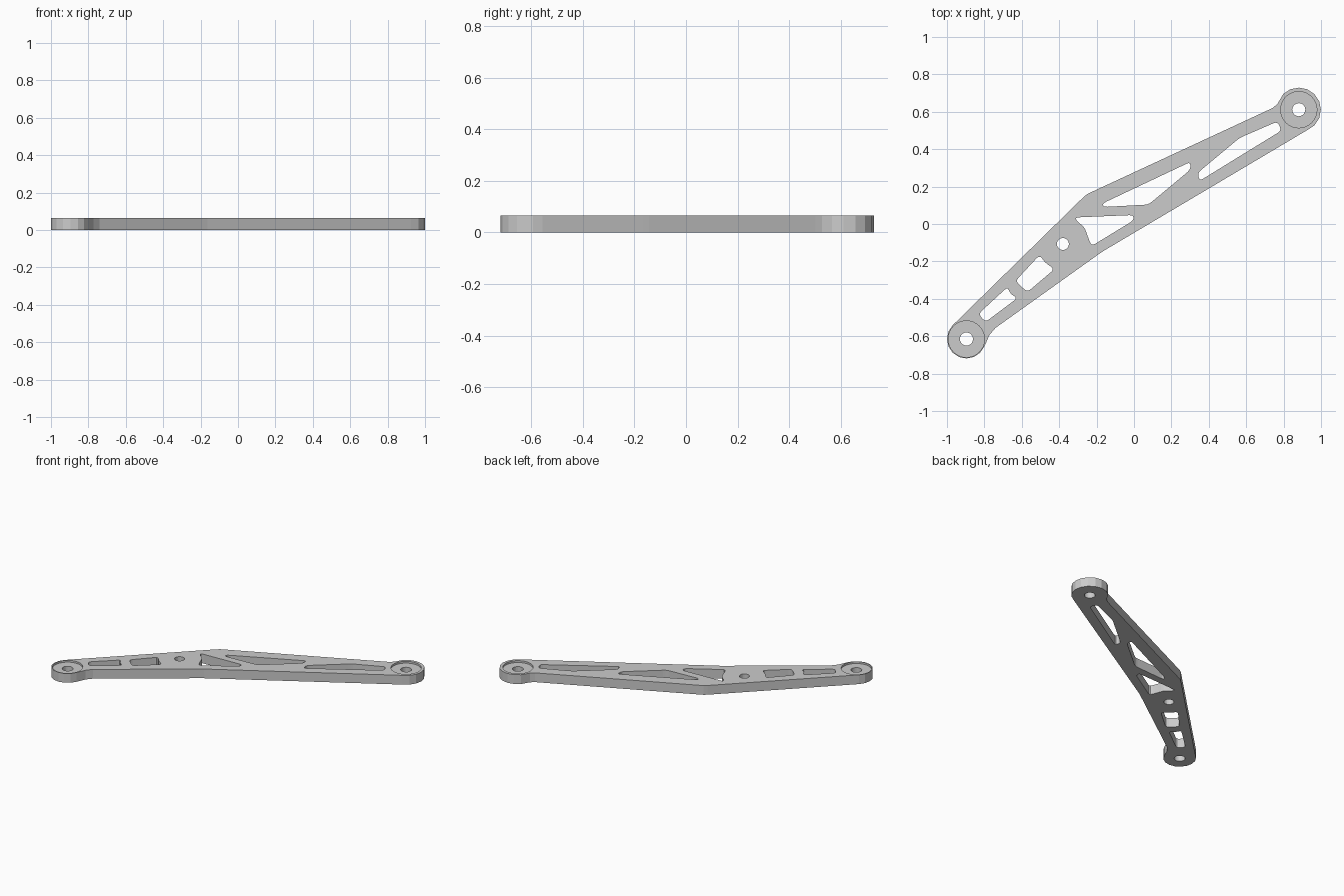
import bpy, bmesh
from math import cos, sin, radians, pi
from mathutils import Vector

if "Cube" in bpy.data.objects:
    bpy.data.objects.remove(bpy.data.objects["Cube"])

HEIGHT = 0.065
RECESS_FLOOR = 0.052
BOSSES = [(-0.896, -0.615), (0.881, 0.611)]


def arc(center, r, start, end, steps):
    angles = [radians(start + (end - start) * i / steps) for i in range(steps + 1)]
    return [(center[0] + r * cos(a), center[1] + r * sin(a)) for a in angles]


def circle(center, r, sides):
    return arc(center, r, 0, 360, sides)[:-1]


def rounded(corners, cut=0.022, steps=3):
    """Round each corner of a polygon with a short quadratic curve."""
    pts = [Vector(c) for c in corners]
    out = []
    for i, p in enumerate(pts):
        ends = []
        for q in (pts[i - 1], pts[(i + 1) % len(pts)]):
            d = q - p
            ends.append(p + d.normalized() * min(cut, d.length * 0.45))
        for k in range(steps + 1):
            t = k / steps
            out.append(ends[0] * (1 - t) ** 2 + p * 2 * t * (1 - t) + ends[1] * t * t)
    return out


def prism(name, loops, z0, z1):
    """Extrude one or more separate closed loops into a single object."""
    bm = bmesh.new()
    for loop in loops:
        face = bm.faces.new([bm.verts.new((p[0], p[1], z0)) for p in loop])
        res = bmesh.ops.extrude_face_region(bm, geom=[face], use_keep_orig=True)
        top = [v for v in res["geom"] if isinstance(v, bmesh.types.BMVert)]
        bmesh.ops.translate(bm, verts=top, vec=(0, 0, z1 - z0))
    bmesh.ops.recalc_face_normals(bm, faces=bm.faces)
    mesh = bpy.data.meshes.new(name)
    bm.to_mesh(mesh)
    bm.free()
    obj = bpy.data.objects.new(name, mesh)
    bpy.context.collection.objects.link(obj)
    return obj


# Bent arm outline with a round boss at each end
outline = (
    arc(BOSSES[1], 0.118, 135, -67.5, 9)
    + [(-0.163, -0.144), (-0.195, -0.166), (-0.741, -0.556), (-0.773, -0.594)]
    + arc(BOSSES[0], 0.104, -22.5, -225, 9)
    + [(-0.27, 0.144), (-0.25, 0.16), (-0.227, 0.171), (0.741, 0.62), (0.767, 0.642)]
)
arm = prism("arm_plate", [outline], 0, HEIGHT)

# Lightening windows, from the lower end to the upper end
windows = [
    [(-0.676, -0.337), (-0.66, -0.374), (-0.623, -0.396), (-0.794, -0.524), (-0.832, -0.481)],
    [(-0.505, -0.166), (-0.473, -0.209), (-0.425, -0.241), (-0.57, -0.364), (-0.634, -0.305)],
    [(-0.313, 0.035), (-0.003, 0.048), (-0.003, 0.019), (-0.227, -0.118),
     (-0.246, -0.07), (-0.265, -0.016), (-0.307, 0.016)],
    [(-0.168, 0.11), (0.302, 0.332), (0.302, 0.291), (0.078, 0.104), (-0.163, 0.091)],
    [(0.34, 0.273), (0.564, 0.46), (0.767, 0.548), (0.789, 0.5), (0.35, 0.23)],
]
# Through holes: both bosses and the pivot near the bend
bores = [circle(c, 0.035, 20) for c in BOSSES] + [circle((-0.38, -0.107), 0.032, 20)]

cutters = [
    prism("window_cutter", [rounded(w) for w in windows], -0.1, 0.2),
    prism("recess_cutter", [circle(c, 0.097, 32) for c in BOSSES], RECESS_FLOOR, 0.2),
    prism("bore_cutter", bores, -0.1, 0.2),
]
for cutter in cutters:
    cutter.hide_render = True
    mod = arm.modifiers.new(cutter.name, "BOOLEAN")
    mod.operation = "DIFFERENCE"
    mod.solver = "EXACT"
    mod.object = cutter

# Bake the cuts and drop the helpers
bpy.context.view_layer.update()
arm_eval = arm.evaluated_get(bpy.context.evaluated_depsgraph_get())
baked = bpy.data.meshes.new_from_object(arm_eval)
arm.modifiers.clear()
arm.data = baked
for cutter in cutters:
    bpy.data.objects.remove(cutter)
